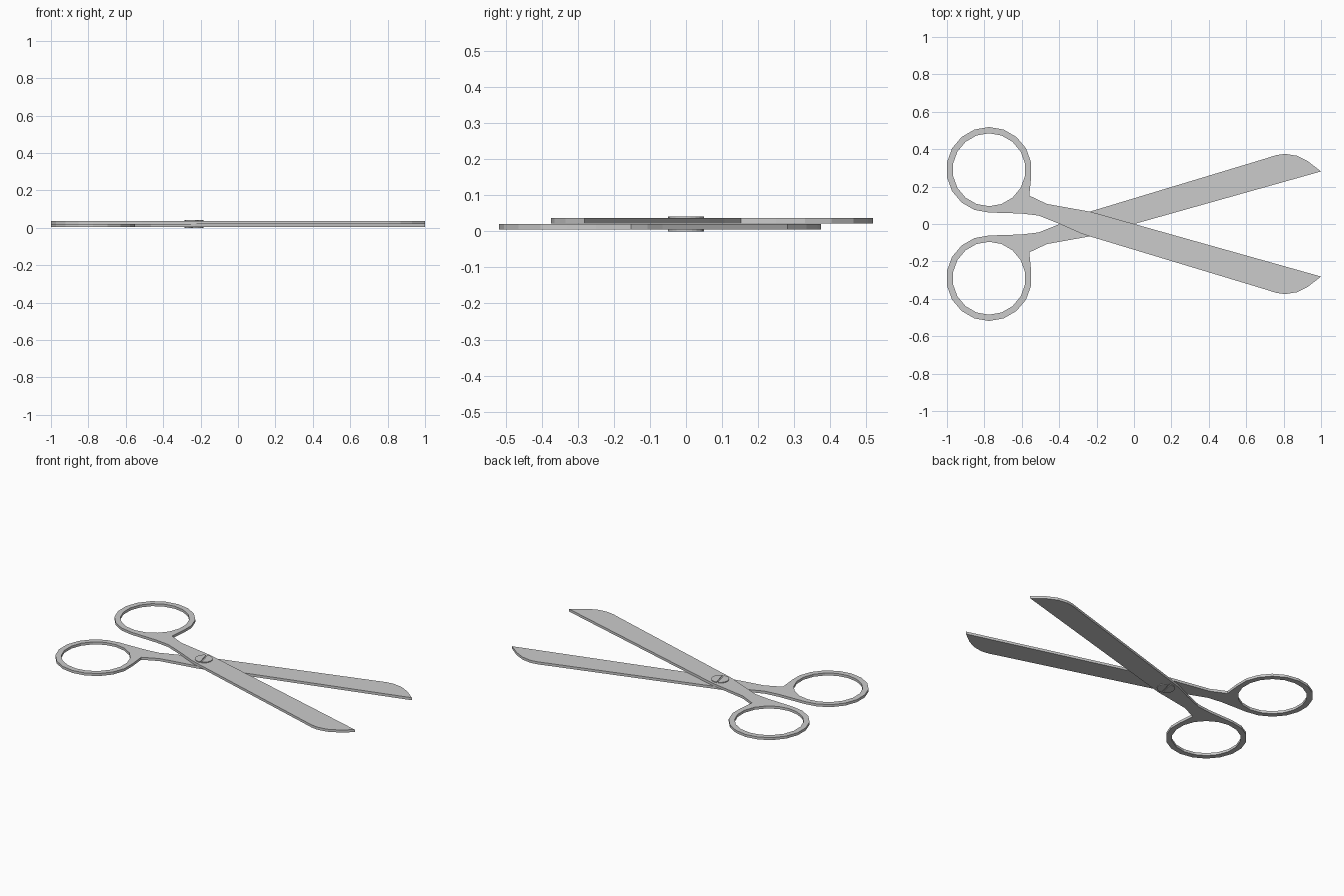
import bpy
from math import cos, sin, pi, radians

if "Cube" in bpy.data.objects:
    bpy.data.objects.remove(bpy.data.objects["Cube"])

MID = 0.021          # height of the plane where the two halves meet
PIVOT_X = -0.235
RING = (-0.775, 0.29)


def arc(cx, cy, r, start, end, n):
    """n + 1 points from start to end (degrees)."""
    return [(cx + r * cos(radians(start + (end - start) * i / n)),
             cy + r * sin(radians(start + (end - start) * i / n))) for i in range(n + 1)]


def plate(name, loops, z0, z1):
    """Flat plate from closed 2D loops (inner loops become holes)."""
    cu = bpy.data.curves.new(name, 'CURVE')
    cu.dimensions = '2D'
    cu.fill_mode = 'BOTH'
    cu.extrude = (z1 - z0) / 2
    for pts in loops:
        sp = cu.splines.new('POLY')
        sp.points.add(len(pts) - 1)
        for p, (x, y) in zip(sp.points, pts):
            p.co = (x, y, 0, 1)
        sp.use_cyclic_u = True
    tmp = bpy.data.objects.new(name + "_curve", cu)
    bpy.context.collection.objects.link(tmp)
    bpy.context.view_layer.update()
    me = bpy.data.meshes.new_from_object(tmp)
    bpy.data.objects.remove(tmp)
    me.name = name
    for v in me.vertices:
        v.co.z += (z0 + z1) / 2
    me.shade_flat()
    ob = bpy.data.objects.new(name, me)
    ob.location.z = MID
    bpy.context.collection.objects.link(ob)
    return ob


def flipped_copy(ob, name):
    """Same part turned over about the x axis."""
    c = ob.copy()
    c.name = name
    c.rotation_euler.x = pi
    bpy.context.collection.objects.link(c)


# Scissor half: 18-sided finger ring, shank and blade in one outline
ring_outer = arc(*RING, 0.2285, -10, 270, 14)
ring_hole = arc(*RING, 0.195, -10, 330, 17)
shank_and_blade = [
    (-0.60, 0.056), (-0.51, 0.045), (-0.395, -0.001), (-0.28, -0.052),
    (-0.23, -0.068), (0.70, -0.349), (0.76, -0.368), (0.807, -0.375),
    (0.87, -0.365), (0.93, -0.335), (1.0, -0.281),
    (-0.23, 0.065), (-0.465, 0.107), (-0.56, 0.152)]
half = plate("upper_half", [ring_outer + shank_and_blade, ring_hole], 0.0003, 0.016)
flipped_copy(half, "lower_half")

# Pivot screw: slotted head made of two disc segments, on both sides
for i, turn in enumerate((105, 285)):
    seg = arc(PIVOT_X, 0, 0.05, turn + 5, turn + 175, 10)
    head = plate(f"screw_head_top_{i + 1}", [seg], 0.0158, 0.021)
    flipped_copy(head, f"screw_head_bottom_{i + 1}")
